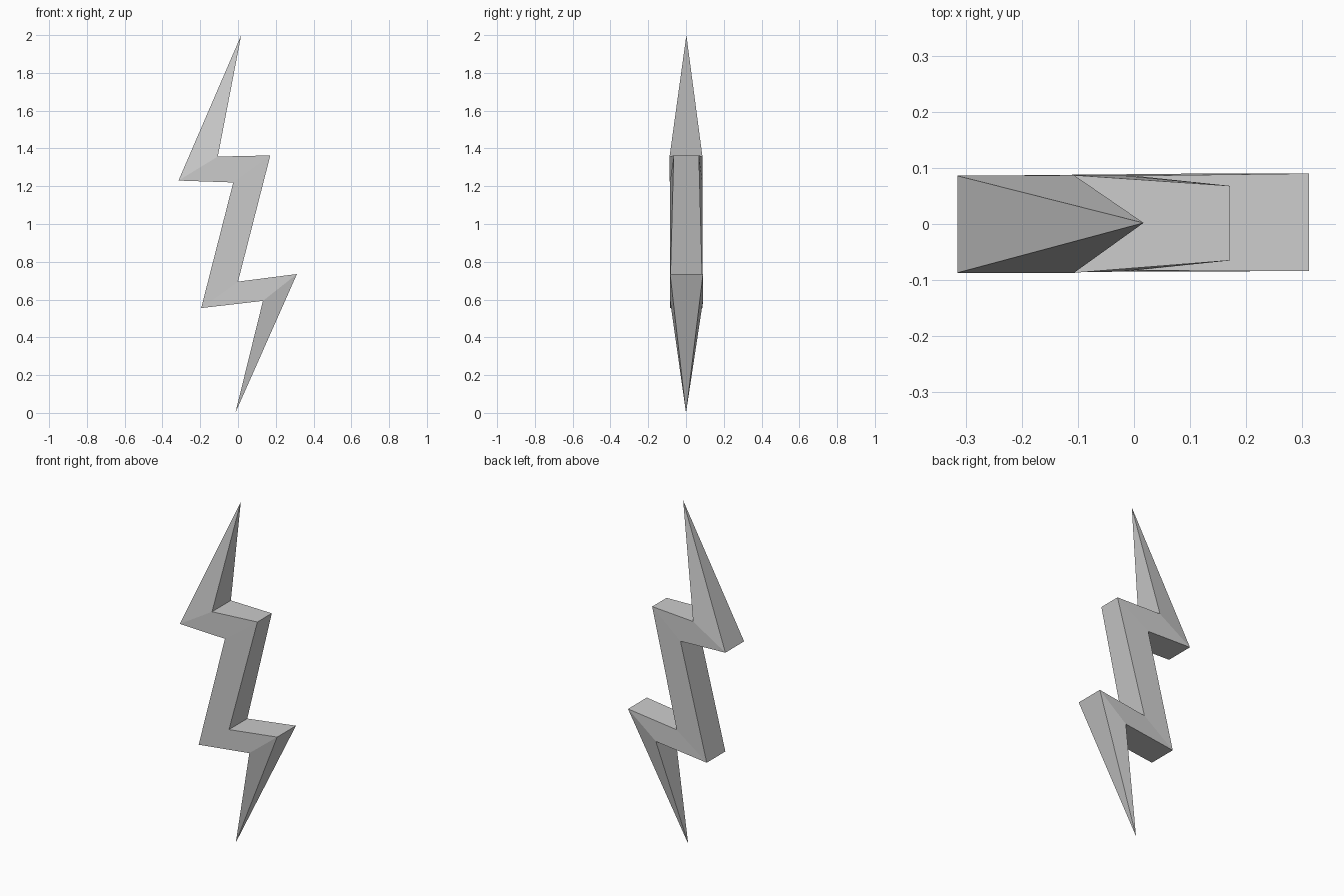
import bpy, bmesh

if "Cube" in bpy.data.objects:
    bpy.data.objects.remove(bpy.data.objects["Cube"])

# Bolt sections from top to bottom: left corner and right corner,
# each as (x, z, front y, back y)
SECTIONS = [
    ((-0.315, 1.23, -0.087, 0.086), (-0.107, 1.357, -0.087, 0.087)),
    ((-0.025, 1.22, -0.085, 0.087), (0.171, 1.363, -0.065, 0.068)),
    ((-0.195, 0.555, -0.085, 0.087), (0.0, 0.695, -0.083, 0.086)),
    ((0.132, 0.593, -0.084, 0.09), (0.312, 0.735, -0.084, 0.09)),
]
TOP_TIP = (0.017, 0.002, 2.0)
BOTTOM_TIP = (-0.014, 0.0, 0.0)

bm = bmesh.new()

# Four-cornered rings along the zigzag
rings = []
for (lx, lz, lf, lb), (rx, rz, rf, rb) in SECTIONS:
    corners = [(lx, lf, lz), (rx, rf, rz), (rx, rb, rz), (lx, lb, lz)]
    rings.append([bm.verts.new(c) for c in corners])

# Bridge neighbouring rings
for a, b in zip(rings, rings[1:]):
    for i in range(4):
        j = (i + 1) % 4
        bm.faces.new((a[i], b[i], b[j], a[j]))

# Close both ends with long spikes
for ring, tip in ((rings[0], TOP_TIP), (rings[-1], BOTTOM_TIP)):
    apex = bm.verts.new(tip)
    for i in range(4):
        bm.faces.new((ring[i], ring[(i + 1) % 4], apex))

bmesh.ops.recalc_face_normals(bm, faces=bm.faces)
mesh = bpy.data.meshes.new("lightning_bolt")
bm.to_mesh(mesh)
bm.free()
bolt = bpy.data.objects.new("lightning_bolt", mesh)
bpy.context.collection.objects.link(bolt)
